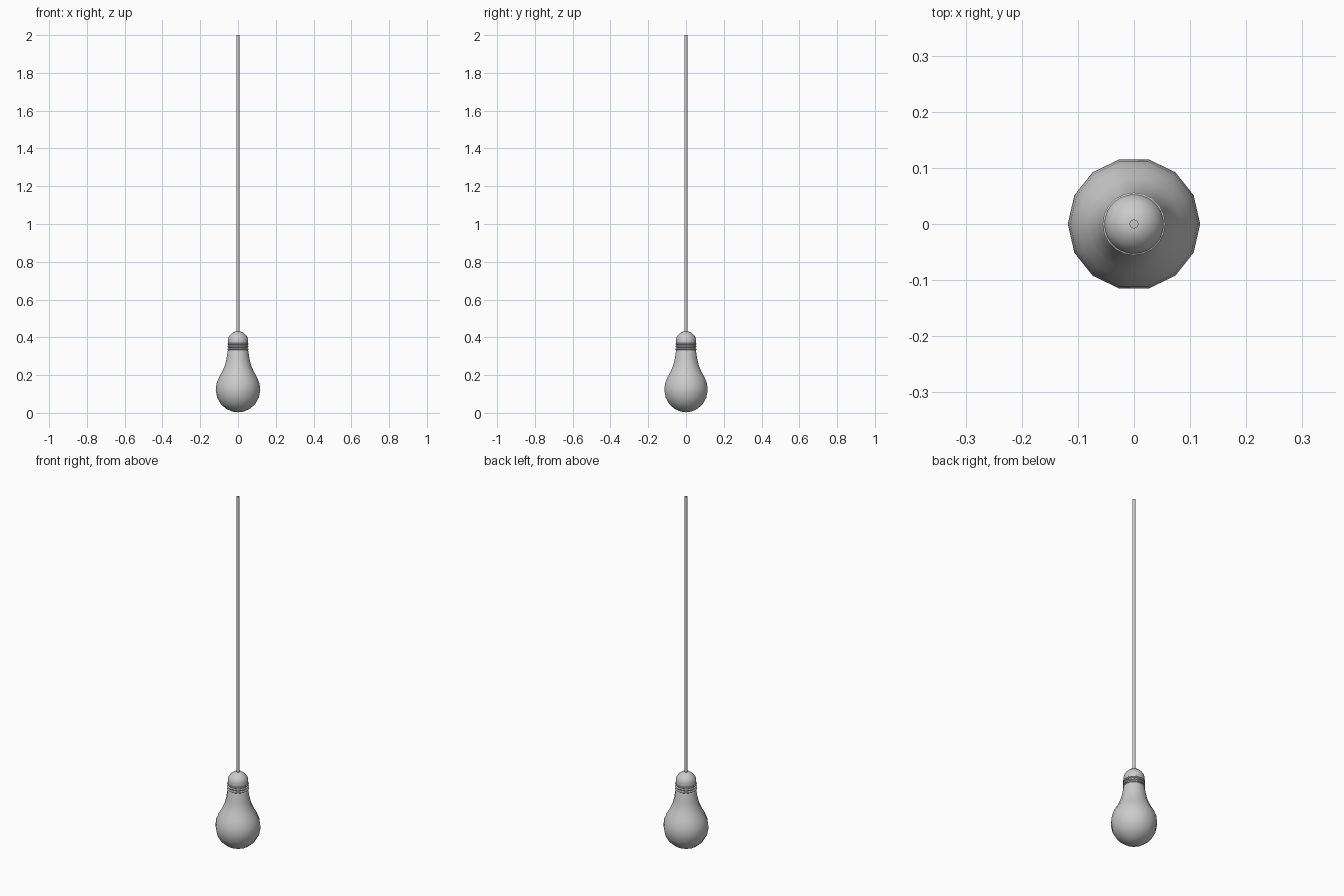
import bpy, bmesh, math

if "Cube" in bpy.data.objects:
    bpy.data.objects.remove(bpy.data.objects["Cube"])


def lathe(name, profile, sides):
    """Spin (radius, z) points round the z axis; zero radius makes a pole."""
    bm = bmesh.new()
    rings = []
    for r, z in profile:
        n = 1 if r == 0 else sides
        rings.append([bm.verts.new((r * math.cos(2 * math.pi * i / sides),
                                    r * math.sin(2 * math.pi * i / sides), z)) for i in range(n)])
    for a, b in zip(rings, rings[1:]):
        for i in range(sides):
            j = (i + 1) % sides
            quad = [a[i % len(a)], a[j % len(a)], b[j % len(b)], b[i % len(b)]]
            bm.faces.new(list(dict.fromkeys(quad)))
    bmesh.ops.recalc_face_normals(bm, faces=bm.faces)
    mesh = bpy.data.meshes.new(name)
    bm.to_mesh(mesh)
    bm.free()
    obj = bpy.data.objects.new(name, mesh)
    bpy.context.collection.objects.link(obj)
    bpy.ops.object.select_all(action='DESELECT')
    obj.select_set(True)
    bpy.context.view_layer.objects.active = obj
    bpy.ops.object.shade_smooth_by_angle(angle=math.radians(50))
    return obj


# Glass bulb: 14-sided pear shape
lathe("glass_bulb", [(0, 0.003), (0.03, 0.007), (0.06, 0.02), (0.09, 0.045), (0.11, 0.08),
                     (0.118, 0.12), (0.114, 0.155), (0.10, 0.19), (0.083, 0.22),
                     (0.07, 0.25), (0.061, 0.285), (0.055, 0.325), (0.052, 0.335), (0, 0.335)], 14)

# Threaded collar: three rounded ribs
ribs = [(0, 0.328), (0.049, 0.328)]
for k in range(3):
    z = 0.331 + k * 0.014
    ribs += [(0.050, z), (0.056, z + 0.004), (0.056, z + 0.008), (0.050, z + 0.012)]
ribs.append((0, 0.373))
lathe("threaded_collar", ribs, 20)

# Socket cap: short wall and dome
lathe("socket_cap", [(0, 0.368), (0.052, 0.368), (0.053, 0.388), (0.049, 0.402), (0.040, 0.415),
                     (0.024, 0.428), (0.012, 0.431), (0, 0.432)], 28)

# Hanging cord
lathe("cord", [(0, 0.425), (0.008, 0.425), (0.008, 2.0), (0, 2.0)], 12)
